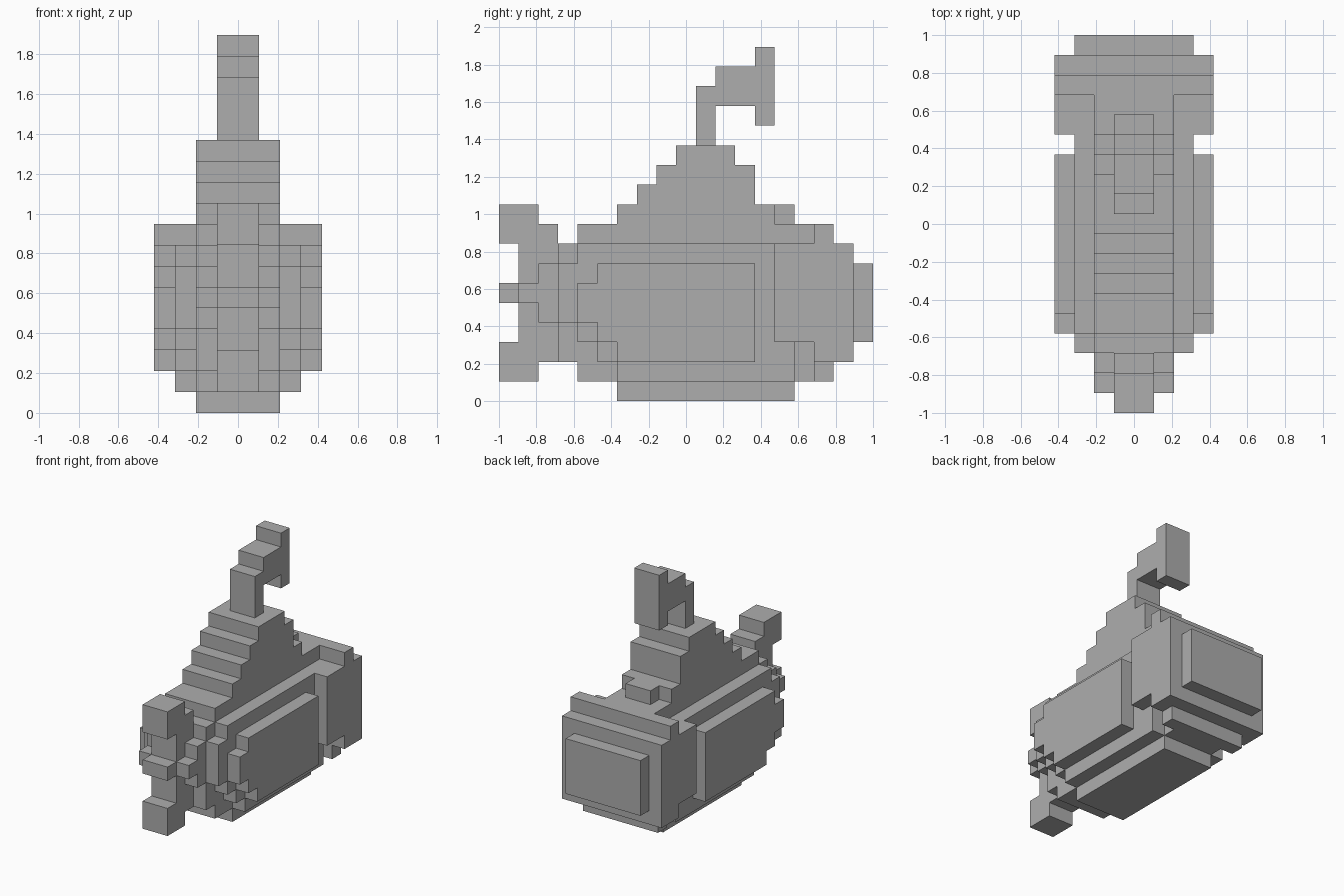
import bpy
import bmesh
from mathutils import Vector

cube = bpy.data.objects.get("Cube")
if cube:
    bpy.data.objects.remove(cube, do_unlink=True)

LENGTH = 19
UNIT = 2 / LENGTH      # size of one block

grey = bpy.data.materials.new("plain_grey")
grey.use_nodes = True
colour = (0.42, 0.42, 0.42, 1)
grey.diffuse_color = colour
grey.node_tree.nodes["Principled BSDF"].inputs["Base Color"].default_value = colour

# Every filled block belongs to the first part that claims it
owner = {}


def fill(part, half_width, front, back, bottom, top):
    """Fill a box of blocks, symmetric from left to right."""
    for x in range(-half_width, half_width):
        for y in range(front, back):
            for z in range(bottom, top):
                owner.setdefault((x, y, z), part)


def rounded_layer(part, half_width, front, back, tip, limits):
    """Fill a layer whose tip grows one block up and down per step, to its limits."""
    for step, y in enumerate(range(front, back)):
        bottom = max(tip[0] - step, limits[0])
        top = min(tip[1] + step, limits[1])
        fill(part, half_width, y, y + 1, bottom, top)


def fill_twice(part, half_width, front, back, bottom, top):
    """Fill a box and its reflection about the propeller axis."""
    fill(part, half_width, front, back, bottom, top)
    axis_sum = 11
    fill(part, half_width, front, back, axis_sum - top, axis_sum - bottom)


# Keel and hull core
fill("keel", half_width=2, front=6, back=15, bottom=0, top=1)
fill("hull", half_width=2, front=1, back=2, bottom=5, top=6)
fill("hull", half_width=2, front=2, back=3, bottom=4, top=7)
fill("hull", half_width=2, front=3, back=4, bottom=2, top=8)
fill("hull", half_width=2, front=4, back=17, bottom=1, top=9)

# Wider hull layer and the side panels on it
rounded_layer("hull", half_width=3, front=3, back=15, tip=(4, 7), limits=(1, 8))
rounded_layer("side_panels", half_width=4, front=4, back=13, tip=(4, 6), limits=(2, 7))

# Stern block, its raised and lowered ridges, and end plate
fill("stern_block", half_width=4, front=14, back=18, bottom=3, top=8)
fill("stern_block", half_width=4, front=16, back=18, bottom=2, top=3)
fill("stern_block", half_width=4, front=16, back=17, bottom=8, top=9)
fill("stern_block", half_width=3, front=16, back=17, bottom=1, top=2)
fill("stern_plate", half_width=3, front=18, back=LENGTH, bottom=3, top=7)

# Stepped tower with a small rear step
for level, back in enumerate((14, 13, 13, 12)):
    fill("tower", half_width=2, front=6 + level, back=back, bottom=9 + level, top=10 + level)
fill("tower", half_width=1, front=14, back=15, bottom=9, top=10)

# Periscope stem, arm and head
fill("periscope", half_width=1, front=10, back=11, bottom=13, top=16)
fill("periscope", half_width=1, front=11, back=13, bottom=15, top=17)
fill("periscope", half_width=1, front=13, back=14, bottom=14, top=18)

# Upright propeller blade with heavy tips, and hub
fill("propeller_blade", half_width=1, front=1, back=3, bottom=3, top=8)
fill_twice("propeller_blade", half_width=1, front=0, back=2, bottom=8, top=10)
fill_twice("propeller_blade", half_width=1, front=2, back=3, bottom=8, top=9)
fill("propeller_hub", half_width=1, front=0, back=1, bottom=5, top=6)


def add_face(bm, cell, axis, side):
    """Add the square on one side of a block, facing outward."""
    u, v = (axis + 1) % 3, (axis + 2) % 3
    corners = []
    for du, dv in ((0, 0), (1, 0), (1, 1), (0, 1)):
        point = Vector(cell)
        point[axis] += side
        point[u] += du
        point[v] += dv
        point.y -= LENGTH / 2
        corners.append(bm.verts.new(point * UNIT))
    bm.faces.new(corners if side else corners[::-1])


# Build only the outer skin of each part, merged into large flat faces
for part in dict.fromkeys(owner.values()):
    bm = bmesh.new()
    for cell in (c for c, name in owner.items() if name == part):
        for axis in range(3):
            for side in (0, 1):
                neighbour = list(cell)
                neighbour[axis] += 1 if side else -1
                if tuple(neighbour) not in owner:
                    add_face(bm, cell, axis, side)
    bmesh.ops.remove_doubles(bm, verts=bm.verts[:], dist=UNIT / 100)
    bmesh.ops.dissolve_limit(bm, angle_limit=0.01, verts=bm.verts[:], edges=bm.edges[:])
    mesh = bpy.data.meshes.new(part)
    bm.to_mesh(mesh)
    bm.free()
    mesh.materials.append(grey)
    bpy.context.collection.objects.link(bpy.data.objects.new(part, mesh))
